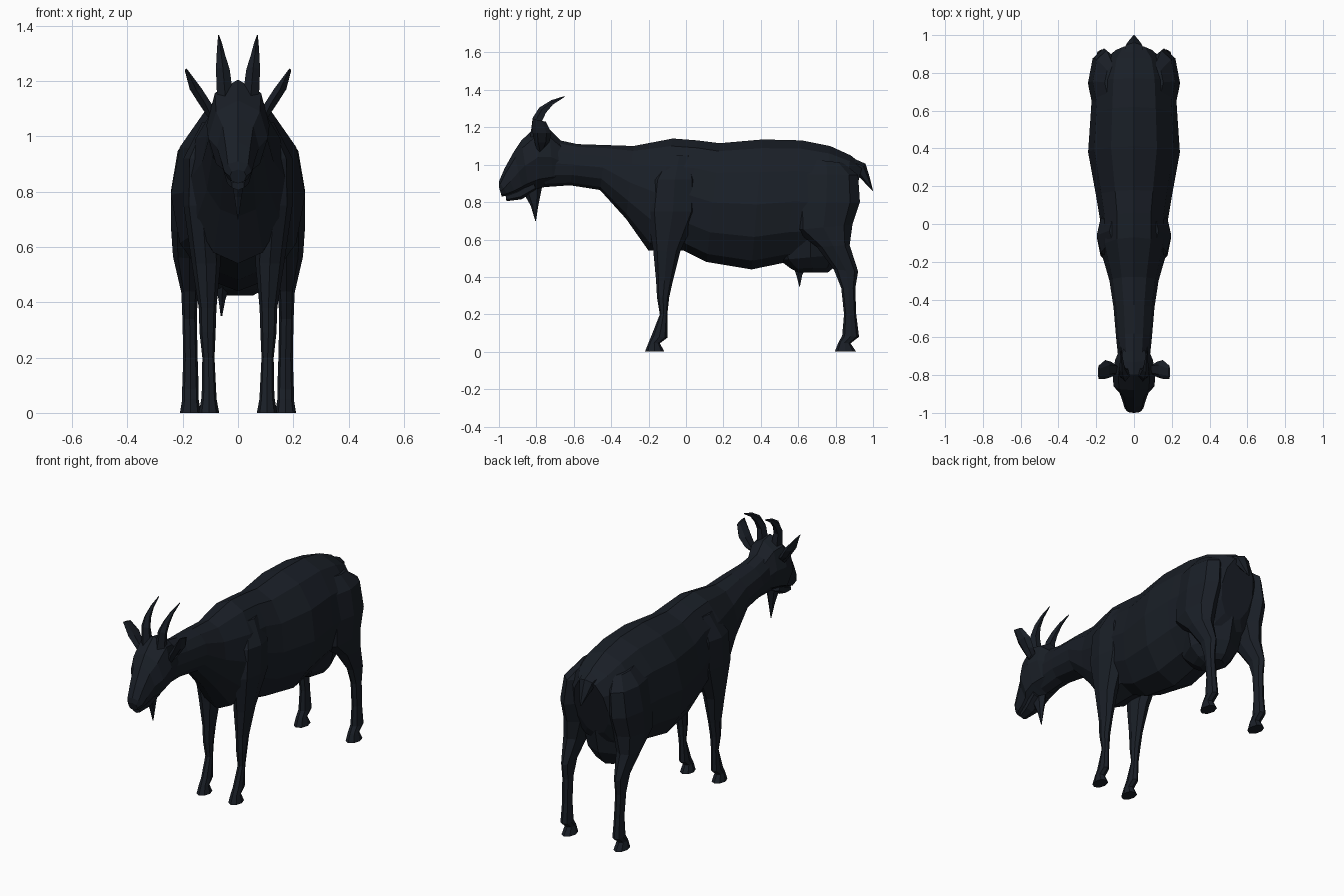
import bpy, bmesh
from math import sin, cos, pi, copysign

coat = bpy.data.materials.new("dark_coat")
coat.diffuse_color = (0.010, 0.0135, 0.020, 1)


def loft(name, rings, sides, side=1, power=1.0):
    """Skin elliptical rings; each ring = (y1, z1, y2, z2, centre x, half width).
    A power below 1 makes the cross-section boxier."""
    bm = bmesh.new()
    loops = []
    for y1, z1, y2, z2, cx, w in rings:
        loop = []
        for i in range(sides):
            a = 2 * pi * i / sides
            t = (1 - cos(a)) / 2
            s = copysign(abs(sin(a)) ** power, sin(a))
            loop.append(bm.verts.new((side * (cx + w * s), y1 + (y2 - y1) * t, z1 + (z2 - z1) * t)))
        loops.append(loop)
    for a, b in zip(loops, loops[1:]):
        for i in range(sides):
            j = (i + 1) % sides
            bm.faces.new((a[i], a[j], b[j], b[i]))
    bm.faces.new(loops[0])
    bm.faces.new(loops[-1])
    bmesh.ops.recalc_face_normals(bm, faces=bm.faces)
    me = bpy.data.meshes.new(name)
    bm.to_mesh(me)
    bm.free()
    me.materials.append(coat)
    ob = bpy.data.objects.new(name, me)
    bpy.context.collection.objects.link(ob)
    return ob


def pair(name, rings, sides):
    for tag, s in (("right", 1), ("left", -1)):
        loft(f"{name}_{tag}", rings, sides, s)


# neck, barrel and rump (top point, bottom point, width)
loft("body", [
    (-0.72, 1.14, -0.76, 0.88, 0, 0.08),
    (-0.58, 1.11, -0.62, 0.89, 0, 0.095),
    (-0.43, 1.105, -0.46, 0.865, 0, 0.108),
    (-0.28, 1.10, -0.32, 0.71, 0, 0.13),
    (-0.07, 1.14, -0.20, 0.54, 0, 0.178),
    (0.06, 1.13, -0.01, 0.54, 0, 0.18),
    (0.18, 1.115, 0.11, 0.48, 0, 0.20),
    (0.41, 1.135, 0.35, 0.44, 0, 0.243),
    (0.62, 1.13, 0.52, 0.475, 0, 0.23),
    (0.77, 1.10, 0.74, 0.50, 0, 0.218),
    (0.88, 1.05, 0.82, 0.58, 0, 0.185),
    (0.945, 1.0, 0.85, 0.64, 0, 0.11),
], 12)

# skull and muzzle
loft("head", [
    (-0.66, 1.12, -0.66, 0.91, 0, 0.075),
    (-0.73, 1.19, -0.71, 0.89, 0, 0.10),
    (-0.80, 1.205, -0.78, 0.875, 0, 0.114),
    (-0.88, 1.13, -0.84, 0.86, 0, 0.108),
    (-0.92, 1.07, -0.87, 0.85, 0, 0.076),
    (-0.97, 0.98, -0.91, 0.84, 0, 0.06),
    (-1.00, 0.91, -0.95, 0.835, 0, 0.05),
    (-1.00, 0.88, -0.985, 0.83, 0, 0.03),
], 8, power=0.9)
loft("lower_jaw", [
    (-0.82, 0.92, -0.80, 0.86, 0, 0.06),
    (-0.90, 0.87, -0.88, 0.815, 0, 0.045),
    (-0.965, 0.84, -0.96, 0.805, 0, 0.025),
], 6)
loft("beard", [
    (-0.87, 0.85, -0.77, 0.88, 0, 0.03),
    (-0.83, 0.78, -0.79, 0.78, 0, 0.015),
    (-0.806, 0.70, -0.802, 0.70, 0, 0.002),
], 6)

# horns sweep backwards, ears stand out sideways
pair("horn", [
    (-0.835, 1.13, -0.755, 1.13, 0.045, 0.032),
    (-0.82, 1.25, -0.765, 1.23, 0.055, 0.026),
    (-0.785, 1.305, -0.745, 1.275, 0.062, 0.016),
    (-0.72, 1.345, -0.71, 1.32, 0.066, 0.009),
    (-0.65, 1.367, -0.648, 1.362, 0.07, 0.002),
], 5)
pair("ear", [
    (-0.79, 1.06, -0.75, 1.10, 0.09, 0.022),
    (-0.81, 1.12, -0.73, 1.12, 0.12, 0.026),
    (-0.82, 1.17, -0.72, 1.17, 0.152, 0.026),
    (-0.82, 1.245, -0.75, 1.23, 0.187, 0.005),
], 6)

# front legs from shoulder to hoof
pair("front_leg", [
    (-0.10, 1.05, 0.03, 1.05, 0.09, 0.04),
    (-0.19, 0.92, 0.07, 0.92, 0.12, 0.077),
    (-0.21, 0.75, 0.07, 0.75, 0.13, 0.067),
    (-0.175, 0.54, -0.03, 0.54, 0.115, 0.052),
    (-0.16, 0.38, -0.07, 0.38, 0.11, 0.032),
    (-0.155, 0.29, -0.09, 0.29, 0.11, 0.029),
    (-0.14, 0.20, -0.10, 0.20, 0.107, 0.022),
    (-0.185, 0.085, -0.10, 0.075, 0.105, 0.026),
    (-0.20, 0.05, -0.14, 0.045, 0.105, 0.028),
    (-0.22, 0.0, -0.115, 0.0, 0.105, 0.037),
], 8)

# hind legs from thigh to hoof
pair("hind_leg", [
    (0.66, 1.03, 0.84, 1.01, 0.11, 0.045),
    (0.59, 0.95, 0.92, 0.945, 0.145, 0.073),
    (0.57, 0.80, 0.93, 0.80, 0.16, 0.083),
    (0.58, 0.65, 0.89, 0.68, 0.165, 0.077),
    (0.70, 0.56, 0.875, 0.57, 0.175, 0.06),
    (0.79, 0.44, 0.92, 0.43, 0.175, 0.03),
    (0.83, 0.34, 0.905, 0.34, 0.175, 0.026),
    (0.845, 0.20, 0.91, 0.20, 0.172, 0.026),
    (0.835, 0.085, 0.925, 0.08, 0.172, 0.03),
    (0.815, 0.05, 0.88, 0.045, 0.172, 0.03),
    (0.795, 0.0, 0.91, 0.0, 0.172, 0.038),
], 8)

# udder, teat and tail
loft("udder", [
    (0.47, 0.58, 0.86, 0.66, 0, 0.17),
    (0.50, 0.49, 0.83, 0.52, 0, 0.145),
    (0.56, 0.445, 0.79, 0.45, 0, 0.095),
    (0.60, 0.425, 0.76, 0.425, 0, 0.055),
], 8)
loft("teat", [
    (0.57, 0.47, 0.66, 0.47, 0.055, 0.03),
    (0.59, 0.41, 0.625, 0.41, 0.058, 0.013),
    (0.605, 0.35, 0.61, 0.35, 0.06, 0.003),
], 5, -1)
loft("tail", [
    (0.86, 1.05, 0.86, 0.96, 0, 0.07),
    (0.96, 1.005, 0.91, 0.95, 0, 0.05),
    (0.98, 0.94, 0.94, 0.92, 0, 0.032),
    (1.0, 0.86, 0.995, 0.862, 0, 0.004),
], 6)
